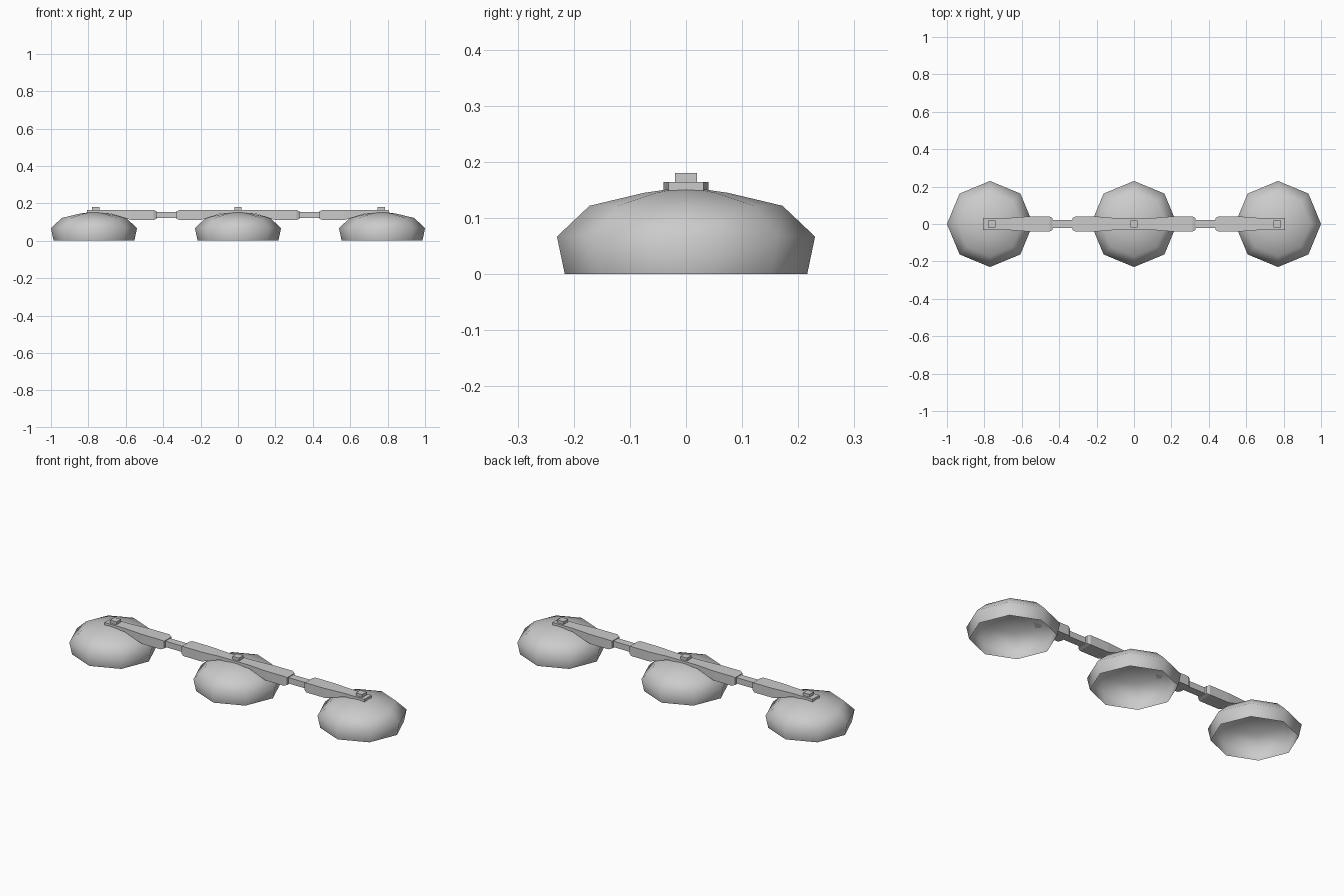
import bpy, bmesh, math

if "Cube" in bpy.data.objects:
    bpy.data.objects.remove(bpy.data.objects["Cube"])

def make(name, bm, smooth=False):
    bmesh.ops.recalc_face_normals(bm, faces=bm.faces[:])
    for f in bm.faces:
        f.smooth = smooth
    me = bpy.data.meshes.new(name)
    bm.to_mesh(me)
    bm.free()
    ob = bpy.data.objects.new(name, me)
    bpy.context.collection.objects.link(ob)
    return ob

def loft(name, sections):
    """Rectangular bar along x; sections are (x, half width, z bottom, z top)."""
    bm = bmesh.new()
    rings = [[bm.verts.new(p) for p in ((x, -w, b), (x, w, b), (x, w, t), (x, -w, t))]
             for x, w, b, t in sections]
    for r, s in zip(rings, rings[1:]):
        for i in range(4):
            j = (i + 1) % 4
            bm.faces.new((r[i], r[j], s[j], s[i]))
    bm.faces.new(rings[0])
    bm.faces.new(rings[-1])
    return make(name, bm)

def dome(name, cx):
    """Open eight-sided shell."""
    bm = bmesh.new()
    rings = []
    for r, z in ((0.216, 0), (0.23, 0.067), (0.172, 0.122), (0.075, 0.145)):
        rings.append([bm.verts.new((cx + r * math.cos(k * math.pi / 4),
                                    r * math.sin(k * math.pi / 4), z)) for k in range(8)])
    apex = bm.verts.new((cx, 0, 0.156))
    for i in range(8):
        j = (i + 1) % 8
        for r, s in zip(rings, rings[1:]):
            bm.faces.new((r[i], r[j], s[j], s[i]))
        bm.faces.new((rings[-1][i], rings[-1][j], apex))
    return make(name, bm, True)

# Shells and the square studs on top
for label, cx, sx in (("left", -0.77, -0.76), ("middle", 0, 0), ("right", 0.77, 0.765)):
    dome(label + "_dome", cx)
    loft(label + "_stud", [(sx - 0.02, 0.02, 0.155, 0.18), (sx + 0.02, 0.02, 0.155, 0.18)])

# Middle bar: thick ends, thin where it crosses the shell
half = [(0.09, 0.031, 0.145, 0.164), (0.198, 0.04, 0.111, 0.164),
        (0.312, 0.04, 0.111, 0.164), (0.328, 0.032, 0.117, 0.158)]
loft("middle_bar", [(-x, w, b, t) for x, w, b, t in reversed(half)] + half)

# Outer bars and thin connecting rods on both sides
for label, s in (("left", -1), ("right", 1)):
    loft(label + "_bar", [(s * x, w, b, t) for x, w, b, t in (
        (0.436, 0.032, 0.117, 0.158), (0.452, 0.04, 0.111, 0.164),
        (0.57, 0.04, 0.111, 0.164), (0.685, 0.031, 0.145, 0.164),
        (0.807, 0.031, 0.148, 0.164))])
    loft(label + "_rod", [(s * 0.32, 0.021, 0.121, 0.154), (s * 0.445, 0.021, 0.121, 0.154)])
